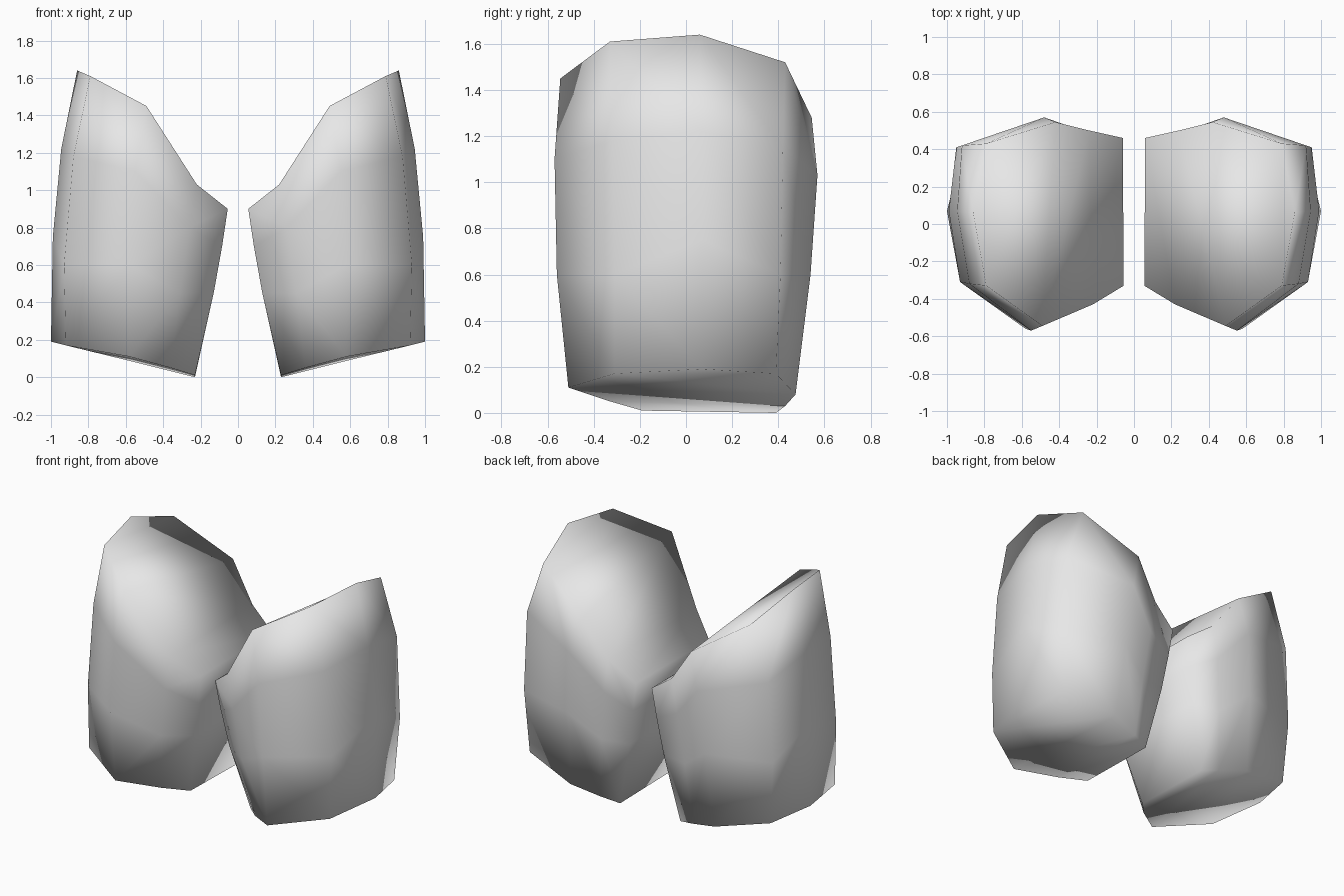
import bpy, bmesh

cube = bpy.data.objects.get("Cube")
if cube:
    bpy.data.objects.remove(cube, do_unlink=True)

# Single plain grey material
grey = bpy.data.materials.new("light_grey")
grey.use_nodes = True
grey.diffuse_color = (0.8, 0.8, 0.8, 1)
grey.node_tree.nodes["Principled BSDF"].inputs["Base Color"].default_value = (0.8, 0.8, 0.8, 1)

# Columns around the left shell, each listed from bottom rim to top rim
COLUMNS = [
    [(1.00, .07, .19), (.99, .07, .75), (.945, .07, 1.22), (.86, .06, 1.64)],     # outer middle
    [(.92, -.31, .17), (.93, -.31, .60), (.88, -.32, 1.18), (.79, -.33, 1.61)],   # outer front
    [(.58, -.51, .11), (.58, -.56, .60), (.55, -.57, 1.10), (.49, -.545, 1.45)],  # front
    [(.36, -.33, .05), (.31, -.40, .45), (.26, -.43, .80), (.22, -.43, 1.03)],    # inner front
    [(.23, -.19, .01), (.13, -.28, .45), (.085, -.31, .70), (.055, -.33, .90)],   # inner front edge
    [(.23, .39, .00), (.13, .43, .45), (.09, .45, .70), (.06, .46, .90)],         # inner back edge
    [(.35, .43, .03), (.32, .47, .45), (.28, .50, .80), (.24, .50, 1.03)],        # inner back
    [(.55, .475, .08), (.52, .54, .60), (.48, .57, 1.03), (.42, .545, 1.28)],     # back
    [(.92, .39, .17), (.95, .41, .60), (.92, .42, 1.15), (.79, .43, 1.52)],       # outer back
]
# Cap strips running from the outer point to the inner edge
CAP = [(0, 1, 8), (1, 2, 7, 8), (2, 3, 6, 7), (3, 4, 5, 6)]


def make_shell(name, side):
    bm = bmesh.new()
    grid = [[bm.verts.new((side * x, y, z)) for x, y, z in col] for col in COLUMNS]
    n = len(grid)
    # Walls
    for i in range(n):
        a, b = grid[i], grid[(i + 1) % n]
        for k in range(3):
            bm.faces.new((a[k], b[k], b[k + 1], a[k + 1]))
    # Sloping top and bottom
    for level in (0, 3):
        for strip in CAP:
            bm.faces.new([grid[i][level] for i in strip])
    bmesh.ops.recalc_face_normals(bm, faces=bm.faces)
    for f in bm.faces:
        f.smooth = True
    mesh = bpy.data.meshes.new(name)
    bm.to_mesh(mesh)
    bm.free()
    mesh.materials.append(grey)
    obj = bpy.data.objects.new(name, mesh)
    bpy.context.collection.objects.link(obj)


make_shell("left_thigh_shell", 1)
make_shell("right_thigh_shell", -1)
